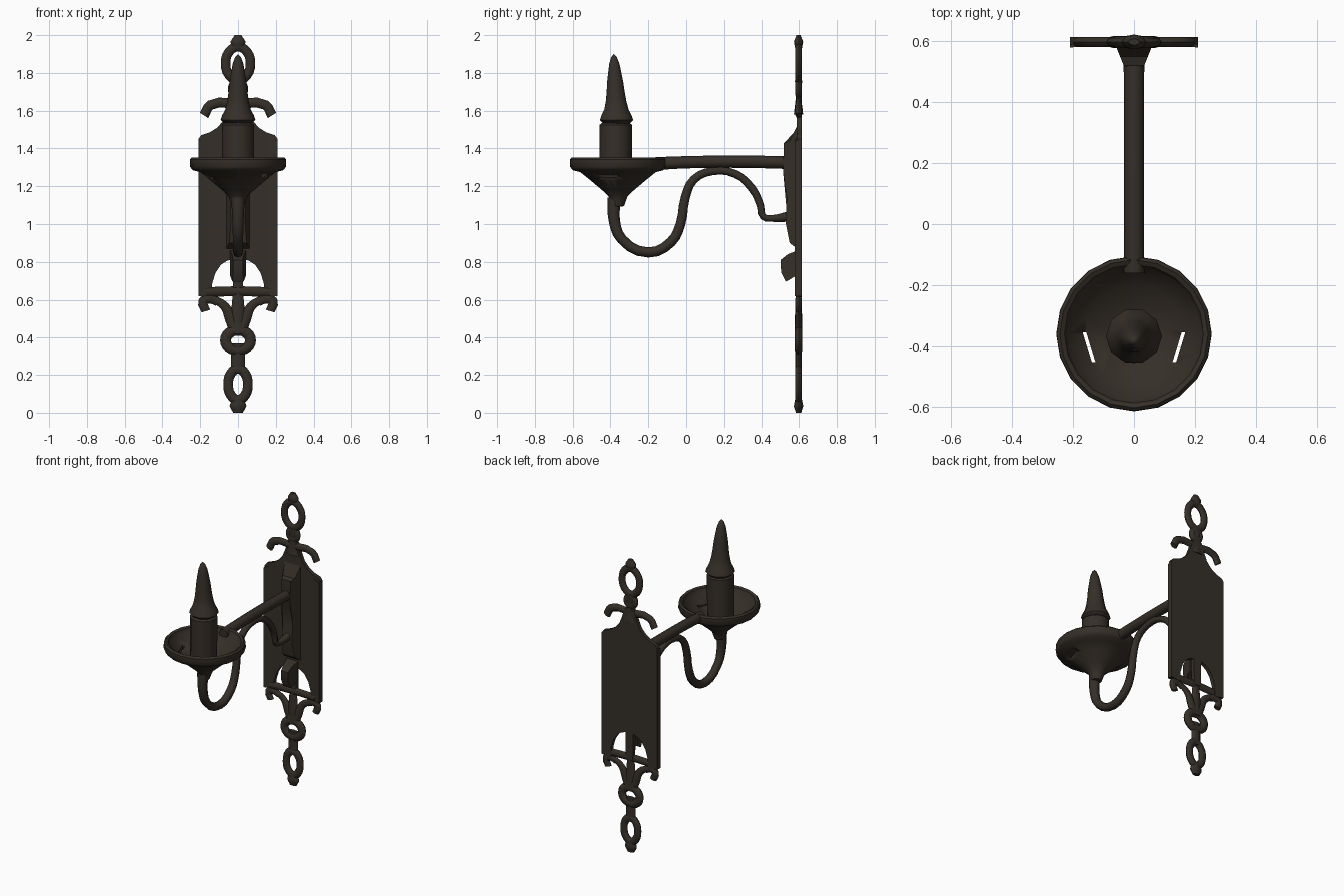
import bpy, bmesh, math
from mathutils import Vector

cube = bpy.data.objects.get("Cube")
if cube:
    bpy.data.objects.remove(cube, do_unlink=True)

COLOUR = (0.036, 0.028, 0.021, 1)
iron = bpy.data.materials.new("dark bronze")
iron.use_nodes = True
iron.diffuse_color = COLOUR
bsdf = iron.node_tree.nodes["Principled BSDF"]
bsdf.inputs["Base Color"].default_value = COLOUR
bsdf.inputs["Roughness"].default_value = 0.8

WALL = 0.597   # depth of the flat wall ornaments
CUP = -0.36    # depth of the candle axis


def finish(name, mesh, angle=40):
    mesh.materials.clear()
    mesh.materials.append(iron)
    ob = bpy.data.objects.new(name, mesh)
    bpy.context.collection.objects.link(ob)
    bpy.ops.object.select_all(action='DESELECT')
    ob.select_set(True)
    bpy.context.view_layer.objects.active = ob
    bpy.ops.object.shade_smooth_by_angle(angle=math.radians(angle))
    return ob


def from_bmesh(name, bm, angle=40):
    bmesh.ops.recalc_face_normals(bm, faces=bm.faces)
    mesh = bpy.data.meshes.new(name)
    bm.to_mesh(mesh)
    bm.free()
    return finish(name, mesh, angle)


def baked(ob):
    bpy.context.view_layer.update()
    dg = bpy.context.evaluated_depsgraph_get()
    return bpy.data.meshes.new_from_object(ob.evaluated_get(dg))


def tube(name, pts, radius, closed=False, flat=1.0, radii=None, sides=2):
    """Round bar along a smooth path; flat squeezes its depth at the wall."""
    cu = bpy.data.curves.new(name, 'CURVE')
    cu.dimensions = '3D'
    cu.bevel_depth, cu.bevel_resolution = radius, sides
    cu.resolution_u, cu.use_fill_caps = 3, True
    sp = cu.splines.new('BEZIER')
    sp.bezier_points.add(len(pts) - 1)
    for i, (bp, p) in enumerate(zip(sp.bezier_points, pts)):
        bp.co = p
        bp.handle_left_type = bp.handle_right_type = 'AUTO'
        bp.radius = radii[i] if radii else 1
    sp.use_cyclic_u = closed
    tmp = bpy.data.objects.new("tmp", cu)
    bpy.context.collection.objects.link(tmp)
    mesh = baked(tmp)
    bpy.data.objects.remove(tmp)
    for v in mesh.vertices:
        v.co.y = WALL + (v.co.y - WALL) * flat
    return finish(name, mesh, 50)


def ring(name, z, rx, rz, radius):
    n = 8
    pts = [(rx * math.cos(a), WALL, z + rz * math.sin(a))
           for a in (i * math.tau / n for i in range(n))]
    return tube(name, pts, radius, True, 0.7)


def lathe(name, profile, sides=20, angle=40, lean=None):
    bm = bmesh.new()
    vs = [bm.verts.new((r, 0, z)) for r, z in profile]
    es = [bm.edges.new(p) for p in zip(vs, vs[1:])]
    bmesh.ops.spin(bm, geom=vs + es, cent=(0, 0, 0), axis=(0, 0, 1),
                   angle=math.tau, steps=sides, use_duplicate=False)
    bmesh.ops.remove_doubles(bm, verts=bm.verts, dist=0.0005)
    for v in bm.verts:
        v.co.y += CUP + (lean(v.co.z) if lean else 0)
    return from_bmesh(name, bm, angle)


def plate(name, half, y0, y1):
    """Symmetric outline in x,z extruded between two depths."""
    outline = half + [(-x, z) for x, z in reversed(half) if x > 0]
    bm = bmesh.new()
    face = bm.faces.new([bm.verts.new((x, y0, z)) for x, z in outline])
    out = bmesh.ops.extrude_face_region(bm, geom=[face])
    for v in out["geom"]:
        if isinstance(v, bmesh.types.BMVert):
            v.co.y = y1
    bmesh.ops.triangulate(bm, faces=[f for f in bm.faces if len(f.verts) > 4])
    return from_bmesh(name, bm, 30)


def boss(name, profile, back, front):
    """Side profile in y,z, tapering in width from the wall to its front."""
    bm = bmesh.new()
    sides = []
    for s in (-1, 1):
        row = []
        for y, z in profile:
            t = min(1, (0.585 - y) / 0.07)
            row.append(bm.verts.new((s * (back + (front - back) * t), y, z)))
        sides.append(row)
        bm.faces.new(row)
    n = len(profile)
    for i in range(n):
        j = (i + 1) % n
        bm.faces.new((sides[0][i], sides[0][j], sides[1][j], sides[1][i]))
    bmesh.ops.triangulate(bm, faces=[f for f in bm.faces if len(f.verts) > 4])
    return from_bmesh(name, bm, 30)


# Back plate with concave shoulders and two arched openings at the bottom
plate("back_plate",
      [(0, 1.68), (.035, 1.66), (.055, 1.6), (.075, 1.55), (.11, 1.51), (.15, 1.485),
       (.195, 1.47), (.21, 1.45), (.21, .62), (.14, .61), (.138, .68), (.12, .74),
       (.09, .785), (.06, .805), (.03, .815), (.026, .64), (0, .63)], .588, .614)

# Raised side rails
for side, s in (("left", 1), ("right", -1)):
    bm = bmesh.new()
    bmesh.ops.create_cube(bm, size=1)
    for v in bm.verts:
        inner = v.co.x * s < 0
        v.co = Vector((s * (.16 if inner else .21), .592 if v.co.y > 0 else .578,
                       (1.46 if inner else 1.44) if v.co.z > 0 else .62))
        if inner:
            v.co.y = max(v.co.y, .586)
    from_bmesh(side + "_rail", bm, 30)

# Central mounting boss and the pointed drop beneath it
boss("mounting_boss",
     [(.59, 1.52), (.57, 1.48), (.55, 1.44), (.52, 1.43), (.515, 1.28), (.535, 1.24),
      (.54, 1.1), (.53, 1.05), (.53, 1.0), (.55, .9), (.59, .87)], .06, .032)
boss("pointed_drop",
     [(.59, .86), (.54, .84), (.502, .81), (.505, .745), (.53, .695), (.59, .73)], .042, .026)

# Arm
tube("arm", [(0, .56, 1.325), (0, .3, 1.33), (0, 0, 1.327), (0, -.16, 1.32)], .034,
     radii=[1, .95, .95, 1], sides=2)

# Curling support under the arm
path = [(-.38, 1.14), (-.38, 1.02), (-.34, .92), (-.2, .85), (-.08, .905), (-.03, 1.0),
        (-.005, 1.14), (.04, 1.235), (.14, 1.28), (.26, 1.265), (.35, 1.19), (.395, 1.1),
        (.41, 1.04), (.46, 1.03), (.545, 1.04)]
tube("scroll_support", [(0, y, z) for y, z in path], .03,
     radii=[1.2, 1, .9, .9, .9, .85, .8, .75, .7, .7, .7, .65, .6, .6, .9])

# Drip dish with two narrow slots
dish = lathe("drip_dish",
             [(0, 1.09), (.032, 1.095), (.042, 1.125), (.052, 1.15), (.085, 1.18), (.15, 1.235),
              (.2, 1.275), (.24, 1.285), (.255, 1.305), (.254, 1.342), (.243, 1.353),
              (.228, 1.345), (.218, 1.315), (.165, 1.275), (.085, 1.215), (0, 1.205)])
for s in (-1, 1):
    bm = bmesh.new()
    bmesh.ops.create_cube(bm, size=1)
    for v in bm.verts:
        v.co = Vector((s * .147 + v.co.x * .012 + s * v.co.y * .03,
                       -.405 + v.co.y * .1, 1.25 + v.co.z * .3))
    cutter = from_bmesh("slot_cutter", bm)
    cutter.hide_render = True
    mod = dish.modifiers.new("slot", 'BOOLEAN')
    mod.operation, mod.object = 'DIFFERENCE', cutter
    mod.solver = 'EXACT'
    dish.data = baked(dish)
    dish.modifiers.clear()
    bpy.data.objects.remove(cutter)

# Candle and flame
lathe("candle", [(0, 1.2), (.084, 1.2), (.086, 1.525), (.07, 1.537), (0, 1.537)], 12,
      lean=lambda z: -.012)
lathe("flame",
      [(0, 1.525), (.072, 1.53), (.092, 1.55), (.084, 1.575), (.068, 1.605), (.057, 1.65),
       (.05, 1.7), (.045, 1.75), (.037, 1.8), (.028, 1.85), (.015, 1.885), (0, 1.9)], 10, 60,
      lean=lambda z: -.008 - .014 * max(0, z - 1.6) / .3)

# Upper ornament: ring, knot, finial and drooping crossbar
ring("top_ring", 1.85, .066, .088, .025)
ring("top_knot", 1.715, .03, .032, .024)
tube("top_finial", [(0, WALL, 1.93), (0, WALL, 1.965), (0, WALL, 2.0)], .03, flat=.6,
     radii=[1, 1.35, .6])
tube("top_neck", [(0, WALL, 1.58), (0, WALL, 1.66), (0, WALL, 1.76)], .042, flat=.45,
     radii=[1.3, .8, 1])
tube("top_crossbar", [(-.18, WALL, 1.575), (-.145, WALL, 1.63), (0, WALL, 1.635),
                      (.145, WALL, 1.63), (.18, WALL, 1.575)], .026, flat=.65)

# Lower ornament: bar, hooks, flared stem and two linked rings
tube("lower_crossbar", [(-.17, WALL, .64), (0, WALL, .645), (.17, WALL, .64)], .026, flat=.65)
for side, s in (("left", 1), ("right", -1)):
    tube(side + "_hook", [(s * x, WALL, z) for x, z in
                          ((.11, .585), (.15, .605), (.185, .59), (.17, .54))],
         .026, flat=.65, radii=[.7, 1, 1, .9])
    tube(side + "_flare", [(s * x, WALL, z) for x, z in
                           ((.015, .44), (.04, .5), (.07, .565), (.13, .605))],
         .027, flat=.6, radii=[1.2, 1.1, .9, .7])
tube("lower_stem", [(0, WALL, .42), (0, WALL, .52), (0, WALL, .66), (0, WALL, .83)], .034,
     flat=.5, radii=[1.2, 1.1, .75, .9])
ring("middle_ring", .385, .066, .055, .029)
tube("link_stem", [(0, WALL, .21), (0, WALL, .28), (0, WALL, .37)], .036, flat=.45)
ring("bottom_ring", .15, .052, .082, .026)
tube("bottom_finial", [(0, WALL, 0), (0, WALL, .035), (0, WALL, .08)], .03, flat=.55,
     radii=[.85, 1.5, 1])
